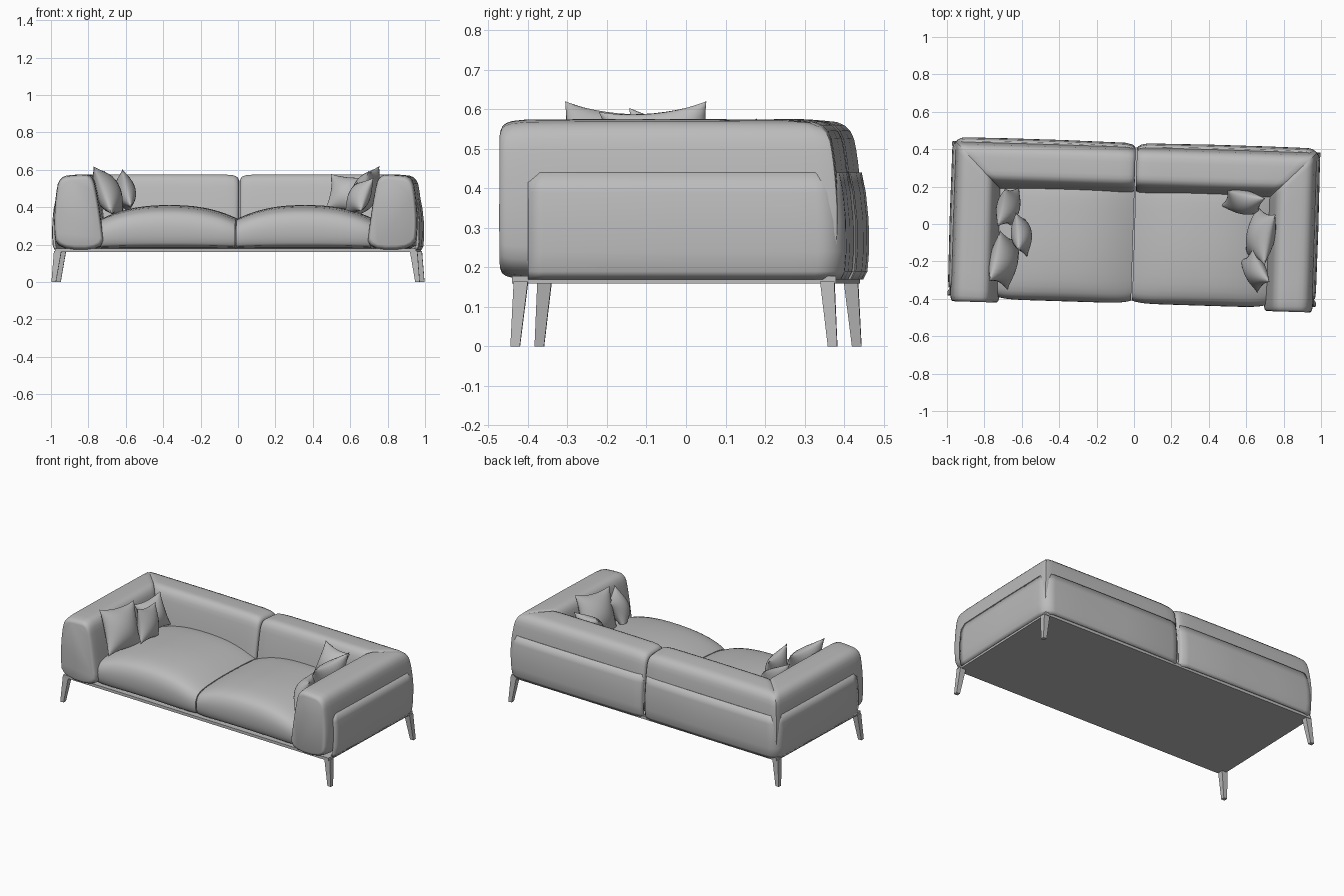
import bpy, bmesh, math
from mathutils import Matrix, Vector

if "Cube" in bpy.data.objects:
    bpy.data.objects.remove(bpy.data.objects["Cube"], do_unlink=True)

fabric = bpy.data.materials.new("grey_fabric")
fabric.use_nodes = True
GREY = (0.5, 0.5, 0.5, 1)
fabric.diffuse_color = GREY
fabric.node_tree.nodes["Principled BSDF"].inputs["Base Color"].default_value = GREY

TURN = Matrix.Rotation(math.radians(-1.8), 4, "Z")   # the whole sofa stands slightly turned
BACK = 0.555                                         # arm x minus back y for the shared profile


def finish(name, bm, angle=40):
    bmesh.ops.remove_doubles(bm, verts=bm.verts, dist=1e-5)
    bmesh.ops.recalc_face_normals(bm, faces=bm.faces)
    bm.transform(TURN)
    mesh = bpy.data.meshes.new(name)
    bm.to_mesh(mesh)
    bm.free()
    mesh.materials.append(fabric)
    obj = bpy.data.objects.new(name, mesh)
    bpy.context.collection.objects.link(obj)
    bpy.ops.object.select_all(action="DESELECT")
    obj.select_set(True)
    bpy.context.view_layer.objects.active = obj
    bpy.ops.object.shade_smooth_by_angle(angle=math.radians(angle))
    return obj


def soften(points, rounds=2):
    """Round the corners of a closed profile by cutting them."""
    for _ in range(rounds):
        cut = []
        for i, p in enumerate(points):
            a, b = Vector(p), Vector(points[(i + 1) % len(points)])
            cut += [a.lerp(b, 0.25), a.lerp(b, 0.75)]
        points = cut
    return points


def skin(rings, closed=True):
    """Join rings of points into a surface; closed rings also get end caps."""
    bm = bmesh.new()
    rows = [[bm.verts.new(p) for p in ring] for ring in rings]
    n = len(rows[0])
    for r, q in zip(rows, rows[1:]):
        for i in range(n if closed else n - 1):
            j = (i + 1) % n
            bm.faces.new((r[i], r[j], q[j], q[i]))
    if closed:
        bm.faces.new(rows[0])
        bm.faces.new(rows[-1])
    return bm


def box(bottom, top, half_b, half_t):
    rings = []
    for c, h in ((bottom, half_b), (top, half_t)):
        rings.append([(c[0] + sx * h[0], c[1] + sy * h[1], c[2])
                      for sx, sy in ((-1, -1), (1, -1), (1, 1), (-1, 1))])
    return skin(rings)


# Shared cross-section of arms and back: distance outward, height
bolster = soften([(0.96, 0.17), (0.975, 0.3), (0.965, 0.46), (0.945, 0.565), (0.85, 0.575),
                  (0.765, 0.575), (0.74, 0.47), (0.715, 0.3), (0.70, 0.17)])
mid = Vector((0.845, 0.36))
# Position along the bolster and profile scale: puffed free end, mitred far end
stations = [(0, 0.87), (0.006, 0.92), (0.018, 0.955), (0.04, 0.98), (0.09, 0.997),
            (0.2, 1), (0.5, 1.004), (0.8, 1), (0.95, 0.998), (0.985, 0.99), (1, 0.97)]


def bolster_rings(place, start, end_shift):
    rings = []
    for t, k in stations:
        ring = []
        for p in bolster:
            a, z = mid + (p - mid) * k
            ring.append(place(a, start + (a - end_shift - start) * t, max(z, 0.172)))
        rings.append(ring)
    return rings


# Seat cross-section: depth, height
seat = soften([(-0.395, 0.175), (-0.425, 0.23), (-0.425, 0.33), (-0.38, 0.39), (-0.2, 0.41),
               (0, 0.41), (0.2, 0.40), (0.25, 0.35), (0.25, 0.175)])

for side, s in (("left", 1), ("right", -1)):
    # Arms and back halves, mitred at the rear corners
    finish(f"{side}_arm", skin(bolster_rings(lambda a, d, z: (s * a, d, z), -0.443, BACK)), 50)
    finish(f"{side}_back", skin(bolster_rings(lambda a, d, z: (s * d, a - BACK, z), 0.004, 0)), 50)

    # Seat cushion, crowned across its width
    rings = []
    for i in range(25):
        u = -math.cos(math.pi * i / 24)
        puff = 1 - abs(u) ** 2.4
        k = 0.70 + 0.305 * puff
        pinch = 1 - 0.035 * abs(u) ** 8
        rings.append([(s * (0.363 + 0.36 * u), y * pinch, 0.175 + (z - 0.175) * k)
                      for y, z in seat])
    finish(f"{side}_seat_cushion", skin(rings), 50)

    # Outer shell wrapping the arm and the back
    path = [(0.98, -0.37), (0.984, -0.33), (0.986, 0.0), (0.984, 0.3)]
    for i in range(9):
        a = math.pi / 2 * i / 8
        path.append((0.914 + 0.07 * math.cos(a), 0.365 + 0.07 * math.sin(a)))
    path += [(0.7, 0.437), (0.4, 0.437), (0.06, 0.433), (0.02, 0.424), (0.004, 0.408)]
    rings = []
    for z, off in ((0.17, 0.014), (0.19, 0.004), (0.24, 0), (0.32, 0.001), (0.39, 0.008), (0.44, 0.018)):
        rings.append([(s * (x - off * min(1, max(x, 0) / 0.9)), y - off * max(0, min(1, y / 0.4)), z)
                      for x, y in path])
    shell = finish(f"{side}_outer_shell", skin(rings, closed=False))
    solid = shell.modifiers.new("thickness", "SOLIDIFY")
    solid.thickness = 0.014
    solid.offset = -1 if shell.data.polygons[0].normal.x * s > 0 else 1

    # Tapered splayed legs
    for end, e in (("front", -1), ("back", 1)):
        finish(f"{side}_{end}_leg", box((s * 0.973, e * 0.402, 0), (s * 0.952, e * 0.388, 0.165),
                                        (0.012, 0.012), (0.02, 0.018)), 20)

# Thin base under the upholstery
finish("base_plate", box((0, 0, 0.16), (0, 0, 0.178), (0.965, 0.41), (0.965, 0.41)), 20)


def pillow(name, centre, size, thick, yaw, lean, roll):
    """Square scatter pillow with pointed corners, resting at an angle."""
    n, h = 14, size / 2
    bm = bmesh.new()
    for face in (-1, 1):
        grid = []
        for i in range(n + 1):
            u = -math.cos(math.pi * i / n)
            row = []
            for j in range(n + 1):
                v = -math.cos(math.pi * j / n)
                bulge = max(0, (1 - u * u) * (1 - v * v)) ** 0.6
                row.append(bm.verts.new((h * u * (1 - 0.14 * (1 - v * v)), face * thick / 2 * bulge,
                                         h * v * (1 - 0.14 * (1 - u * u)))))
            grid.append(row)
        for i in range(n):
            for j in range(n):
                bm.faces.new((grid[i][j], grid[i + 1][j], grid[i + 1][j + 1], grid[i][j + 1]))
    turn = (Matrix.Translation(centre) @ Matrix.Rotation(math.radians(yaw), 4, "Z")
            @ Matrix.Rotation(math.radians(-lean), 4, "X") @ Matrix.Rotation(math.radians(roll), 4, "Y"))
    bm.transform(turn)
    finish(name, bm, 60)


# Scatter pillows against the arms
pillow("right_front_pillow", (-0.69, -0.215, 0.478), 0.28, 0.14, 82, 22, 6)
pillow("right_small_pillow", (-0.60, -0.075, 0.485), 0.21, 0.11, 98, 12, 10)
pillow("right_rear_pillow", (-0.675, 0.07, 0.465), 0.21, 0.12, 78, 20, -6)
pillow("left_main_pillow", (0.68, -0.04, 0.478), 0.28, 0.14, -98, 22, 6)
pillow("left_front_pillow", (0.655, -0.23, 0.455), 0.20, 0.11, -65, 25, -8)
pillow("left_rear_pillow", (0.58, 0.135, 0.475), 0.21, 0.12, -8, 25, 5)
